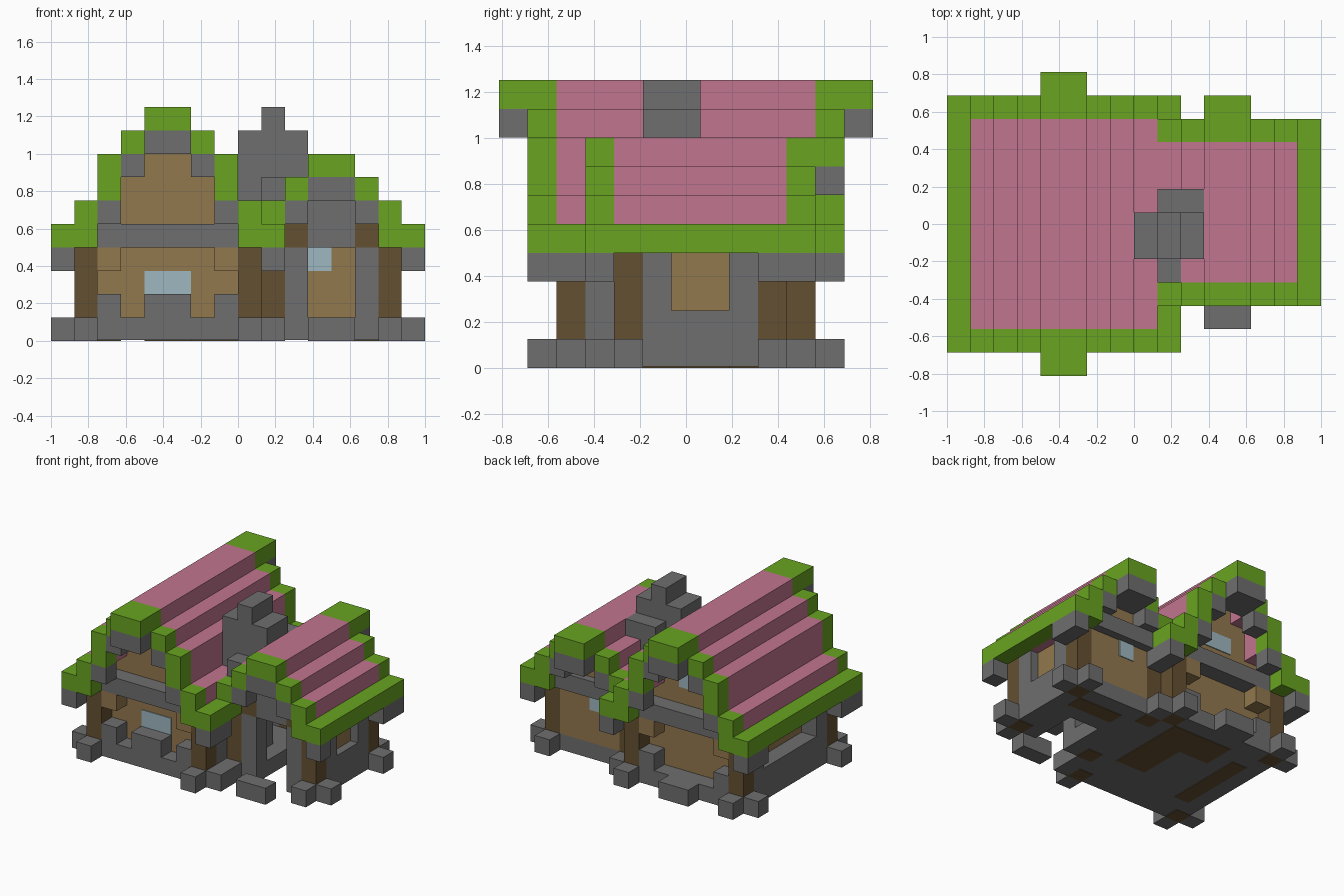
import bpy, bmesh

cube = bpy.data.objects.get("Cube")
if cube:
    bpy.data.objects.remove(cube)

U = 0.125  # edge of one building block


def material(name, r, g, b):
    m = bpy.data.materials.new(name)
    m.use_nodes = True
    m.diffuse_color = (r, g, b, 1)
    m.node_tree.nodes["Principled BSDF"].inputs["Base Color"].default_value = (r, g, b, 1)
    return m


GREEN = material("leaf green", .138, .37, .015)
PINK = material("pink shingle", .533, .178, .27)
GREY = material("stone grey", .156, .156, .156)
TAN = material("tan plank", .288, .188, .077)
BROWN = material("dark timber", .13, .08, .032)
BLUE = material("pale glass", .337, .474, .527)


def build(name, mat, boxes):
    """One object from boxes (x0, x1, y0, y1, z0, z1) counted in blocks."""
    bm = bmesh.new()
    for x0, x1, y0, y1, z0, z1 in boxes:
        vs = bmesh.ops.create_cube(bm, size=1)["verts"]
        for v in vs:
            v.co.x = ((x1 if v.co.x > 0 else x0) - 8) * U
            v.co.y = ((y1 if v.co.y > 0 else y0) - 6.5) * U
            v.co.z = (z1 if v.co.z > 0 else z0) * U
    me = bpy.data.meshes.new(name)
    bm.to_mesh(me)
    bm.free()
    me.materials.append(mat)
    ob = bpy.data.objects.new(name, me)
    bpy.context.collection.objects.link(ob)


def mir_x(boxes, total):
    return boxes + [(total - b[1], total - b[0], *b[2:]) for b in boxes]


def mir_y(boxes, total):
    return boxes + [(*b[:2], total - b[3], total - b[2], *b[4:]) for b in boxes]


def extrude(steps, y0, y1):
    """Extrude (x0, x1, z0, z1) steps of a cross-section along y."""
    return [(a, b, y0, y1, c, d) for a, b, c, d in steps]


def both(steps, total):
    return steps + [(total - b, total - a, c, d) for a, b, c, d in steps]


# Main roof
slope = both([(1, 2, 4, 6), (2, 3, 6, 8), (3, 4, 8, 9)], 10)
ridge = [(4, 6, 9, 10)]
eave = both([(0, 1, 4, 5)], 10)
build("main_roof_shingles", PINK, extrude(slope + ridge, 2, 11))
build("main_roof_border", GREEN,
      mir_y(extrude(slope + eave, 1, 2) + extrude(ridge, 0, 2), 13)
      + [(0, 1, 2, 11, 4, 5), (9, 10, 2, 3, 4, 5)])
main_trim = both([(2, 3, 5, 6), (3, 4, 7, 8)], 10)
build("main_gable_trim", GREY,
      mir_y(extrude(main_trim, 1, 2) + [(4, 6, 0, 2, 8, 9)]
            + mir_x([(0, 1, 1, 3, 3, 4)], 10), 13))

# Wing roof
slope = both([(9, 10, 4, 6), (10, 11, 6, 7)], 24)
ridge = [(11, 13, 7, 8)]
build("wing_roof_shingles", PINK, extrude(slope + ridge, 4, 10))
build("wing_roof_border", GREEN,
      extrude(slope + ridge, 3, 4) + extrude(slope, 10, 11)
      + extrude(ridge, 10, 12) + [(15, 16, 3, 11, 4, 5)])
wing_trim = both([(10, 11, 5, 6)], 24)
build("wing_gable_trim", GREY,
      mir_y(extrude(wing_trim, 3, 4), 14)
      + [(11, 13, 3, 4, 6, 7), (11, 13, 10, 12, 6, 7),
         (15, 16, 3, 4, 3, 4), (15, 16, 9, 11, 3, 4)])

# Chimney
build("chimney", GREY, [
    (8, 11, 5, 7, 6, 9), (9, 10, 5, 7, 1, 10),
    (9, 10, 4, 5, 5, 7), (9, 11, 7, 8, 5, 8)])

# Timber posts with stone feet on the outer sides
build("main_posts", BROWN, mir_y(mir_x([(1, 2, 2, 3, 0, 4)], 10), 13))
build("wing_posts", BROWN, mir_y(mir_x([(9, 10, 4, 5, 0, 4)], 24), 14))
build("main_feet", GREY,
      mir_y(mir_x([(0, 1, 2, 3, 0, 1), (1, 2, 1, 2, 0, 1)], 10), 13))
build("wing_feet", GREY,
      mir_y([(15, 16, 4, 5, 0, 1), (14, 15, 3, 4, 0, 1)], 14)
      + [(9, 10, 3, 4, 0, 1)])

# Foundations, floor planks and steps
L = 0.04
build("main_foundation", GREY, [(1, 9, 2, 11, L, 1)])
build("wing_foundation", GREY, [
    (9, 11, 4, 10, L, 1), (13, 15, 4, 10, L, 1), (11, 13, 7, 10, L, 1)])
build("floor_planks", BROWN, [
    (2, 3, 4, 9, 0, .06), (4, 8, 8, 10, 0, .06),
    (6, 8, 5, 8, 0, .06), (11, 14, 8, 9, 0, .06)])
build("steps", GREY, [(11, 13, 2, 3, 0, 1), (4, 6, 11, 12, 0, 1)])

# Main walls
gable = [(2, 8, 1, 6), (3, 7, 6, 8), (4, 6, 8, 9)]
build("main_end_walls", TAN, mir_y(extrude(gable, 3, 4), 13))
build("main_side_walls", TAN, mir_x([(2, 3, 4, 9, 1, 6)], 10))
build("main_beams", GREY, mir_y([(2, 8, 2, 3, 4, 5)], 13))
build("main_brackets", TAN, mir_y(mir_x([(2, 3, 2, 3, 3, 4)], 10), 13))
build("main_stonework", GREY,
      mir_y(mir_x([(2, 3, 2, 3, 1, 2)], 10), 13)
      + [(4, 6, 2, 3, 1, 2), (1, 2, 3, 10, 1, 2)]
      + mir_y(mir_x([(1, 2, 3, 4, 1, 4)], 10), 13))
build("main_windows", BLUE, [
    (4, 6, 2.95, 3.02, 2, 3), (4, 6, 9.98, 10.05, 6, 7)])

# Wing walls
build("wing_front_pillars", GREY,
      mir_x([(10, 11, 4, 5, 1, 4)], 24) + [(11, 13, 4, 5, 4, 7)])
build("wing_front_beam", BROWN, mir_x([(10, 11, 4, 5, 4, 6)], 24))
build("wing_back_wall", TAN, [(10, 14, 9, 10, 1, 6), (11, 13, 9, 10, 6, 7)])
build("wing_back_beam", GREY, [(10, 14, 10, 10.5, 4, 5)])
build("wing_side_stone", GREY, [
    (14, 15, 5, 6, 1, 4), (14, 15, 8, 9, 1, 4), (14, 15, 6, 8, 1, 2)])
build("wing_side_panel", TAN, [(14, 14.5, 6, 8, 2, 4)])
build("wing_window", BLUE, [
    (11, 12, 8.95, 9.02, 3, 4), (11, 12, 9.98, 10.05, 3, 4)])
